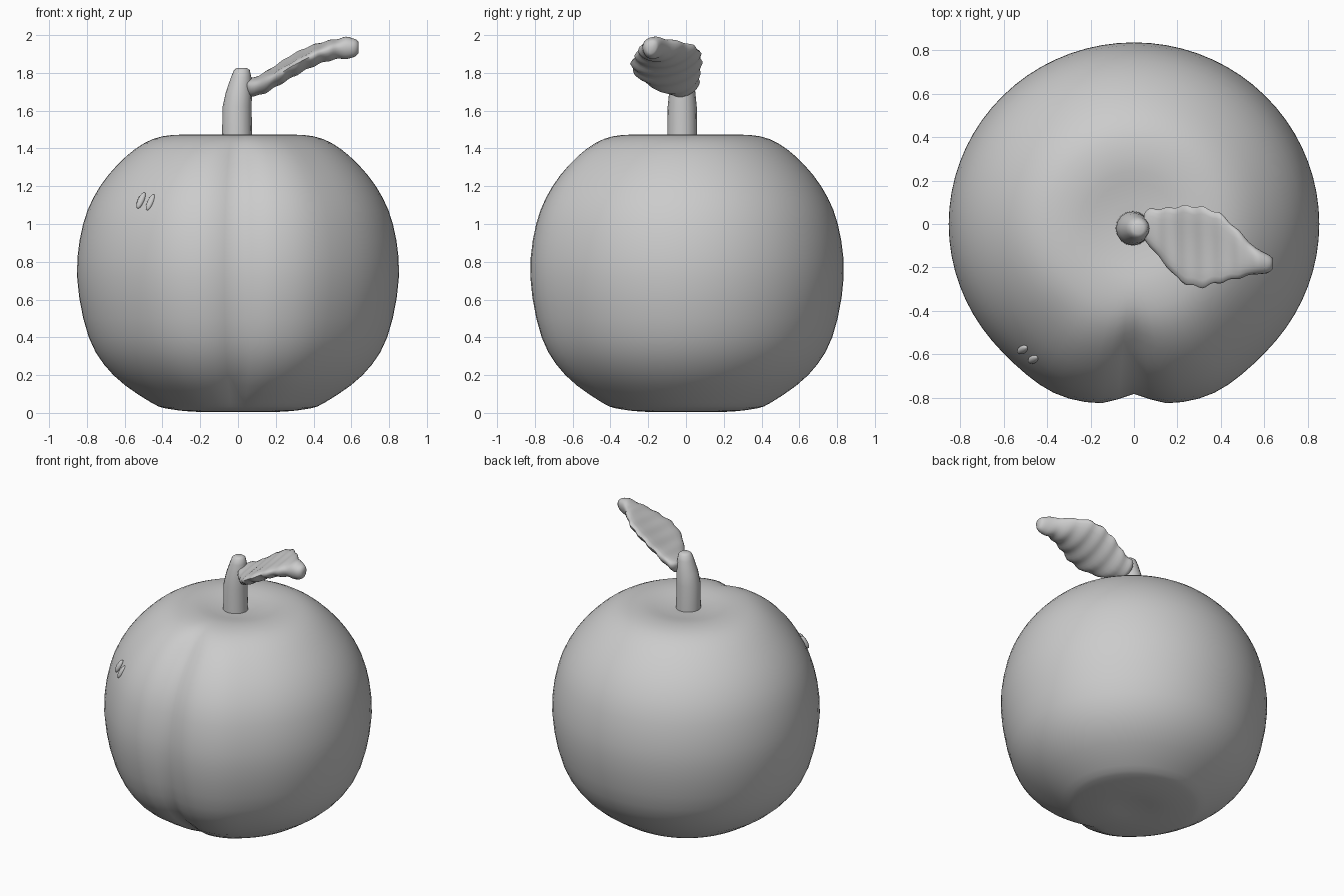
import bpy, bmesh, math
from mathutils import Vector

cube = bpy.data.objects.get("Cube")
if cube:
    bpy.data.objects.remove(cube)

grey = bpy.data.materials.new("light grey")
grey.use_nodes = True
colour = (0.6, 0.6, 0.6, 1)
grey.diffuse_color = colour
grey.node_tree.nodes["Principled BSDF"].inputs["Base Color"].default_value = colour


def interpolate(table, t):
    """Smooth interpolation through rows whose first entry is the parameter."""
    for i in range(len(table) - 1):
        if t <= table[i + 1][0]:
            break
    a, b = table[i], table[i + 1]
    before, after = table[max(i - 1, 0)], table[min(i + 2, len(table) - 1)]
    span = b[0] - a[0]
    u = (t - a[0]) / span
    row = []
    for p, q, r, s in zip(before[1:], a[1:], b[1:], after[1:]):
        m, n = (r - p) / (b[0] - before[0]) * span, (s - q) / (after[0] - a[0]) * span
        row.append((2*u**3 - 3*u*u + 1)*q + (u**3 - 2*u*u + u)*m
                   + (3*u*u - 2*u**3)*r + (u**3 - u*u)*n)
    return row


def loft(name, rings, angle=50):
    """Skin closed rings of points and cap both ends with a fan."""
    bm = bmesh.new()
    loops = [[bm.verts.new(p) for p in ring] for ring in rings]
    count = len(loops[0])
    for low, high in zip(loops, loops[1:]):
        for i in range(count):
            j = (i + 1) % count
            bm.faces.new((low[i], low[j], high[j], high[i]))
    for loop in (loops[0], loops[-1]):
        hub = bm.verts.new(sum((v.co for v in loop), Vector()) / count)
        for i in range(count):
            bm.faces.new((loop[i], loop[(i + 1) % count], hub))
    bmesh.ops.recalc_face_normals(bm, faces=bm.faces)
    mesh = bpy.data.meshes.new(name)
    bm.to_mesh(mesh)
    bm.free()
    return finish(bpy.data.objects.new(name, mesh), angle, link=True)


def finish(obj, angle, link=False):
    if link:
        bpy.context.collection.objects.link(obj)
    obj.data.materials.clear()
    obj.data.materials.append(grey)
    bpy.ops.object.select_all(action='DESELECT')
    obj.select_set(True)
    bpy.context.view_layer.objects.active = obj
    bpy.ops.object.shade_smooth_by_angle(angle=math.radians(angle))
    return obj


# Fruit body: round profile with a front crease and soft cheeks beside it
profile = [(0, 0.05, 0.012), (1, 0.2, 0.005), (2, 0.36, 0.02), (3, 0.46, 0.055),
           (4, 0.66, 0.2), (5, 0.79, 0.4), (6, 0.852, 0.72), (7, 0.82, 1.0),
           (8, 0.73, 1.2), (9, 0.59, 1.36), (10, 0.45, 1.45), (11, 0.3, 1.473),
           (12, 0.15, 1.455), (13, 0.04, 1.445)]
body_rings = []
for k in range(40):
    radius, z = interpolate(profile, k / 3)
    if k == 39:
        radius, z = profile[-1][1:]
    ring = []
    for i in range(72):
        a = math.tau * i / 72
        off = math.remainder(a + math.pi / 2, math.tau)
        fade = min(1, max(0, (radius - 0.3) / 0.3))
        crease = -0.055 * math.exp(-(off / 0.11) ** 2)
        cheek = 0.022 * math.exp(-((abs(off) - 0.42) / 0.22) ** 2)
        r = radius + fade * (crease + cheek)
        ring.append((r * math.cos(a), 0.98 * r * math.sin(a), z))
    body_rings.append(ring)
loft("fruit_body", body_rings)

# Stem: stout tube that tapers and leans at the top
stem = [(1.42, -0.005, 0.08), (1.62, -0.005, 0.077), (1.7, 0.005, 0.069),
        (1.78, 0.017, 0.053), (1.815, 0.02, 0.042), (1.826, 0.02, 0.026)]
loft("stem", [[(x + r * math.cos(math.tau * i / 16),
                -0.02 + r * math.sin(math.tau * i / 16), z)
               for i in range(16)] for z, x, r in stem])

# Leaf: thick, cupped blade with rippled ribs (x, y, half width, z, half thickness)
blade = [(0.045, -0.01, 0.055, 1.735, 0.03), (0.07, -0.015, 0.085, 1.73, 0.045),
         (0.13, -0.05, 0.12, 1.75, 0.05), (0.2, -0.085, 0.165, 1.79, 0.047),
         (0.29, -0.105, 0.185, 1.845, 0.047), (0.39, -0.11, 0.16, 1.895, 0.047),
         (0.48, -0.14, 0.11, 1.925, 0.05), (0.56, -0.17, 0.06, 1.937, 0.055),
         (0.615, -0.182, 0.045, 1.937, 0.052), (0.638, -0.182, 0.025, 1.937, 0.03)]
leaf_rings = []
first, last, steps = blade[0][0], blade[-1][0], 44
for k in range(steps + 1):
    x = first + (last - first) * k / steps
    y, width, z, thick = interpolate(blade, x)
    ripple = math.sin((x - first) * 75)
    ring = []
    for i in range(20):
        a = math.tau * i / 20
        across, up = math.cos(a), math.sin(a)
        side = width * across * (1 + 0.035 * ripple)
        cup = 0.2 * width * (across ** 2 - 0.5) + 0.14 * side
        ring.append((x, y + side, z + cup + thick * up * (1 + 0.07 * ripple)))
    leaf_rings.append(ring)
loft("leaf", leaf_rings, 60)

# Two small raised highlight marks on the upper right cheek
for name, place in (("outer_mark", (-0.513, -0.578, 1.125)),
                    ("inner_mark", (-0.463, -0.622, 1.115))):
    bpy.ops.mesh.primitive_uv_sphere_add(segments=12, ring_count=8, location=place)
    mark = bpy.context.object
    mark.name = name
    mark.scale = (0.019, 0.017, 0.048)
    mark.rotation_euler = (math.radians(-27), math.radians(8), math.radians(-40))
    finish(mark, 40)
